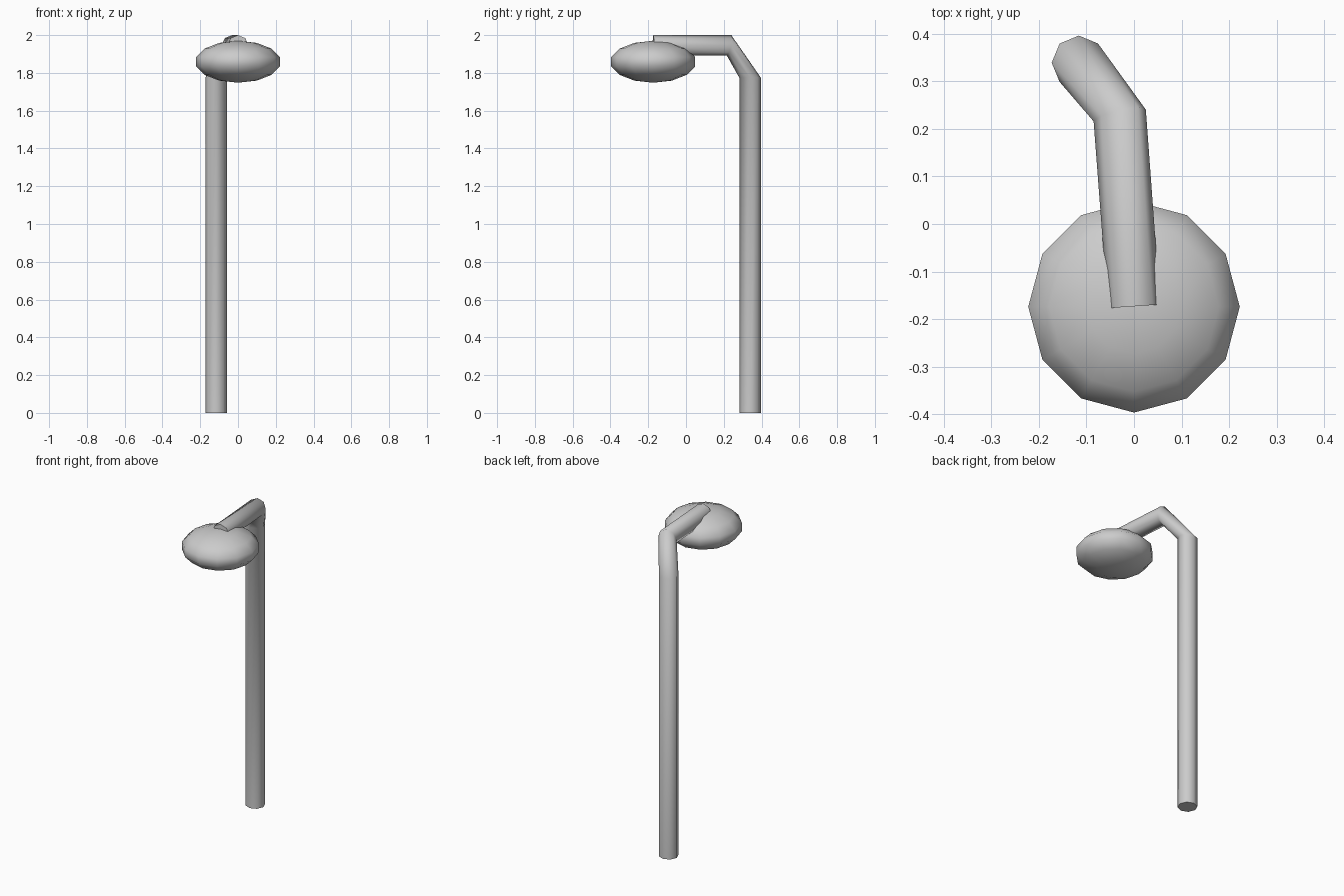
import bpy, bmesh, math
from mathutils import Vector, Matrix

if "Cube" in bpy.data.objects:
    bpy.data.objects.remove(bpy.data.objects["Cube"])

grey = bpy.data.materials.new("plain_grey")
grey.diffuse_color = (0.6, 0.6, 0.6, 1)
grey.use_nodes = True
grey.node_tree.nodes["Principled BSDF"].inputs["Base Color"].default_value = grey.diffuse_color


def finish(name, bm):
    bmesh.ops.recalc_face_normals(bm, faces=bm.faces)
    mesh = bpy.data.meshes.new(name)
    bm.to_mesh(mesh)
    bm.free()
    ob = bpy.data.objects.new(name, mesh)
    bpy.context.collection.objects.link(ob)
    mesh.materials.append(grey)
    bpy.ops.object.select_all(action='DESELECT')
    ob.select_set(True)
    bpy.context.view_layer.objects.active = ob
    bpy.ops.object.shade_smooth_by_angle(angle=math.radians(60))
    return ob


# Bent pole: octagonal rings swept along a path (centre, right axis, up axis)
SIDES = 8
d = math.sqrt(0.5)
pole_x, pole_y = -0.116, 0.339
rings = [
    ((pole_x, pole_y, 0.0), (d, d, 0), (-d, d, 0), 0.057),
    ((pole_x, pole_y, 1.775), (d, d, 0), (-d, d, 0), 0.057),
    ((-0.030, 0.228, 1.946), (0.98, 0.22, 0), (0, 0.21, 0.97), 0.056),
    ((0.0, -0.173, 1.945), (1, 0.07, 0), (0, 0, 1), 0.055),
]
bm = bmesh.new()
loops = []
for centre, right, up, radius in rings:
    loop = []
    for i in range(SIDES):
        a = 2 * math.pi * i / SIDES
        offset = Vector(right) * math.cos(a) + Vector(up) * math.sin(a)
        loop.append(bm.verts.new(Vector(centre) + offset * radius))
    loops.append(loop)
for lower, upper in zip(loops, loops[1:]):
    for i in range(SIDES):
        j = (i + 1) % SIDES
        bm.faces.new((lower[i], lower[j], upper[j], upper[i]))
bm.faces.new(loops[0])
bm.faces.new(loops[-1])
finish("bent_pole", bm)

# Lamp head: flattened low-poly sphere under the end of the arm
bm = bmesh.new()
bmesh.ops.create_uvsphere(
    bm, u_segments=12, v_segments=7, radius=1,
    matrix=Matrix.Translation((0, -0.174, 1.859)) @ Matrix.Diagonal((0.228, 0.228, 0.111, 1)))
finish("lamp_head", bm)
